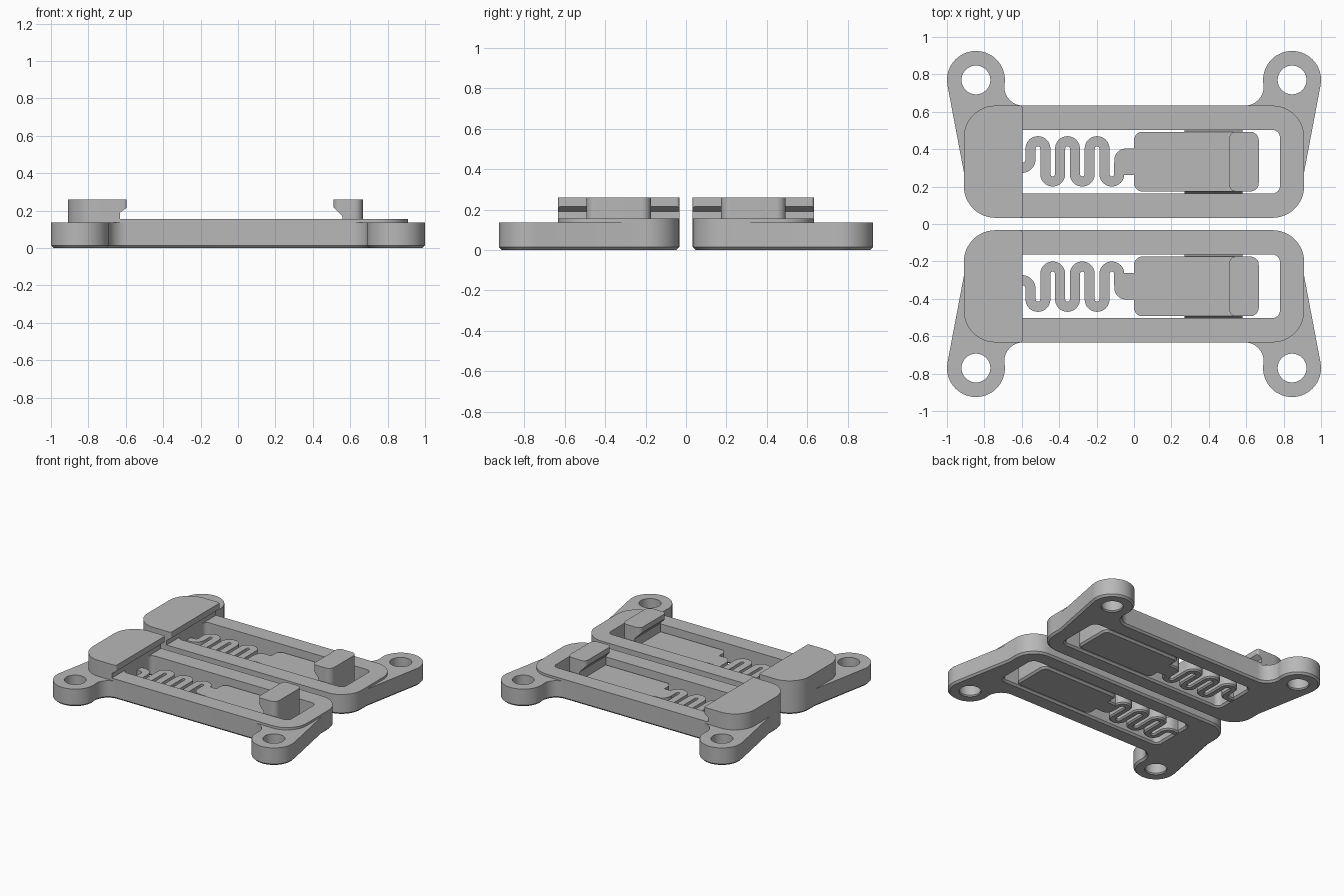
import bpy, bmesh
from math import cos, sin, radians
from mathutils import Vector

cube = bpy.data.objects.get("Cube")
if cube:
    bpy.data.objects.remove(cube)

grey = bpy.data.materials.new("plain grey")
grey.use_nodes = True
colour = (0.48, 0.48, 0.48, 1)
grey.diffuse_color = colour
grey.node_tree.nodes["Principled BSDF"].inputs["Base Color"].default_value = colour

FRAME_TOP, EAR_TOP, LATCH_TOP, HOOK_TOP = 0.155, 0.137, 0.10, 0.26
Y0, Y1 = 0.033, 0.633          # frame rails, outer edges
S0, S1 = 0.163, 0.503          # slot edges
CHAMFER = 0.014
parts = []


def arc(cx, cy, r, a0, a1, n=12):
    angles = [radians(a0 + (a1 - a0) * i / n) for i in range(n + 1)]
    return [(cx + r * cos(a), cy + r * sin(a)) for a in angles]


def round_rect(x0, x1, y0, y1, left, right):
    """Counter-clockwise rectangle with separate left and right corner radii."""
    return (arc(x1 - right, y0 + right, right, -90, 0) + arc(x1 - right, y1 - right, right, 0, 90)
            + arc(x0 + left, y1 - left, left, 90, 180) + arc(x0 + left, y0 + left, left, 180, 270))


def offset(points, d, closed=True):
    """Move each point d to the left of the path, with mitred corners."""
    pts = [Vector(p) for p in points]
    n, out = len(pts), []
    for i, p in enumerate(pts):
        before = pts[i - 1] if closed or i > 0 else None
        after = pts[(i + 1) % n] if closed or i < n - 1 else None
        a = (p - before).normalized() if before is not None else None
        b = (after - p).normalized() if after is not None else a
        a = b if a is None else a
        t = (a + b).normalized()
        out.append(p + Vector((-t.y, t.x)) * (d / max(t.dot(b), 0.5)))
    return [tuple(p) for p in out]


def clean(points):
    out = []
    for p in points:
        if not out or (Vector(p) - Vector(out[-1])).length > 1e-4:
            out.append(p)
    if (Vector(out[0]) - Vector(out[-1])).length < 1e-4:
        out.pop()
    return out


def solid(name, rings):
    """Loft equal-length rings of 3D points and cap both ends."""
    bm = bmesh.new()
    loops = [[bm.verts.new(p) for p in ring] for ring in rings]
    n = len(loops[0])
    for low, high in zip(loops, loops[1:]):
        for i in range(n):
            j = (i + 1) % n
            bm.faces.new((low[i], low[j], high[j], high[i]))
    bm.faces.new(loops[0][::-1])
    bm.faces.new(loops[-1])
    bmesh.ops.recalc_face_normals(bm, faces=bm.faces)
    mesh = bpy.data.meshes.new(name)
    bm.to_mesh(mesh)
    bm.free()
    mesh.materials.append(grey)
    ob = bpy.data.objects.new(name, mesh)
    bpy.context.collection.objects.link(ob)
    return ob


def prism(name, points, z0, z1, chamfer=0):
    """Vertical prism; a positive chamfer narrows its bottom, a negative one flares it."""
    pts = clean(points)
    levels = [(z0, pts), (z1, pts)]
    if chamfer:
        levels = [(z0, offset(pts, chamfer)), (z0 + abs(chamfer), pts), (z1, pts)]
    return solid(name, [[(x, y, z) for x, y in ring] for z, ring in levels])


def combine(ob, tool, operation="DIFFERENCE"):
    mod = ob.modifiers.new("cut", "BOOLEAN")
    mod.operation, mod.object, mod.solver = operation, tool, "EXACT"
    bpy.context.view_layer.update()
    graph = bpy.context.evaluated_depsgraph_get()
    mesh = bpy.data.meshes.new_from_object(ob.evaluated_get(graph))
    ob.modifiers.clear()
    ob.data = mesh
    bpy.data.objects.remove(tool)
    return ob


def cross_section(name, profile, plan):
    """Side profile in x and z, trimmed to a rounded plan."""
    block = solid(name, [[(x, y, z) for x, z in profile] for y in (-0.1, 0.8)])
    return combine(block, prism("trim", plan, -0.1, 0.5), "INTERSECT")


# Lower plate with two ears, holes and slot
half = (arc(0.74, Y0 + 0.17, 0.17, -90, 0) + [(0.91, 0.28)]
        + arc(0.845, 0.77, 0.155, -11, 188, 32) + arc(0.593, Y1 + 0.1, 0.1, 8, -90))
outline = half + [(-x, y) for x, y in reversed(half)]
base = prism("base_plate", outline, 0, EAR_TOP, CHAMFER)
slot = round_rect(-0.63, 0.78, S0, S1, 0.04, 0.04)
combine(base, prism("slot", slot, 0, 0.3))
flare = prism("slot_chamfer", offset(clean(slot), -CHAMFER), 0, CHAMFER)
for v in flare.data.vertices:
    if v.co.z > CHAMFER / 2:
        v.co.x += CHAMFER if v.co.x < 0 else -CHAMFER
        v.co.y += CHAMFER if v.co.y < (S0 + S1) / 2 else -CHAMFER
combine(base, flare)
for x in (-0.845, 0.845):
    combine(base, prism("hole", arc(x, 0.77, 0.077, 0, 360, 40), -0.1, 0.3))
    combine(base, prism("hole_flare", arc(x, 0.77, 0.077, 0, 360, 40), 0, 0.05, -CHAMFER))
parts.append(base)

# Raised frame around the slot
rim = prism("raised_frame", round_rect(-0.91, 0.91, Y0, Y1, 0.17, 0.17), EAR_TOP, FRAME_TOP)
parts.append(combine(rim, prism("slot", slot, 0, 0.3)))

# Fixed hook at one end, undercut on its inner side
parts.append(cross_section(
    "fixed_hook",
    [(-0.95, FRAME_TOP), (-0.63, FRAME_TOP), (-0.63, 0.19), (-0.595, 0.215),
     (-0.595, HOOK_TOP), (-0.95, HOOK_TOP)],
    round_rect(-0.91, -0.595, Y0, Y1, 0.17, 0.015)))

# Sliding latch plate and its hooked tab
L0, L1 = 0.174, 0.493
parts.append(prism("latch_plate", round_rect(0, 0.667, L0, L1, 0.045, 0.045), 0, LATCH_TOP, CHAMFER))
parts.append(cross_section(
    "latch_tab",
    [(0.56, 0.09), (0.7, 0.09), (0.7, HOOK_TOP), (0.51, HOOK_TOP), (0.51, 0.22), (0.56, 0.167)],
    round_rect(0.51, 0.667, L0, L1, 0.035, 0.045)))

# Guide ridges along both sides of the latch
for name, y, d in (("inner_ridge", L0, -0.01), ("outer_ridge", L1, 0.01)):
    ridge = [(y - d, LATCH_TOP - 0.005), (y, LATCH_TOP - 0.005), (y + d, 0.05), (y, 0.02), (y - d, 0.02)]
    parts.append(solid(name, [[(x, a, b) for a, b in ridge] for x in (0.27, 0.58)]))

# Serpentine spring
pitch, x = 0.079, -0.553
path = [(-0.65, 0.3), (-0.6, 0.3)] + arc(-0.6, 0.347, 0.047, -90, 0)
for i in range(6):
    if i % 2 == 0:
        path += arc(x + pitch / 2, 0.403, pitch / 2, 180, 0)
    else:
        path += arc(x + pitch / 2, 0.267, pitch / 2, 180, 360)
    x += pitch
path = clean(path + [(x, 0.33)])
ribbon = offset(path, -0.027, False) + offset(path, 0.027, False)[::-1]
parts.append(prism("serpentine_spring", ribbon, 0, LATCH_TOP, 0.01))
parts.append(prism("spring_joint", round_rect(-0.105, 0.03, 0.262, 0.403, 0.06, 0.01), 0, LATCH_TOP, 0.01))

# Smooth the curves, then mirror the whole bracket to the front
for ob in parts:
    ob.data.shade_smooth()
    ob.data.set_sharp_from_angle(angle=radians(25))
    twin = ob.copy()
    twin.data = ob.data.copy()
    twin.name = "front_" + ob.name
    ob.name = "back_" + ob.name
    for v in twin.data.vertices:
        v.co.y *= -1
    twin.data.flip_normals()
    bpy.context.collection.objects.link(twin)
